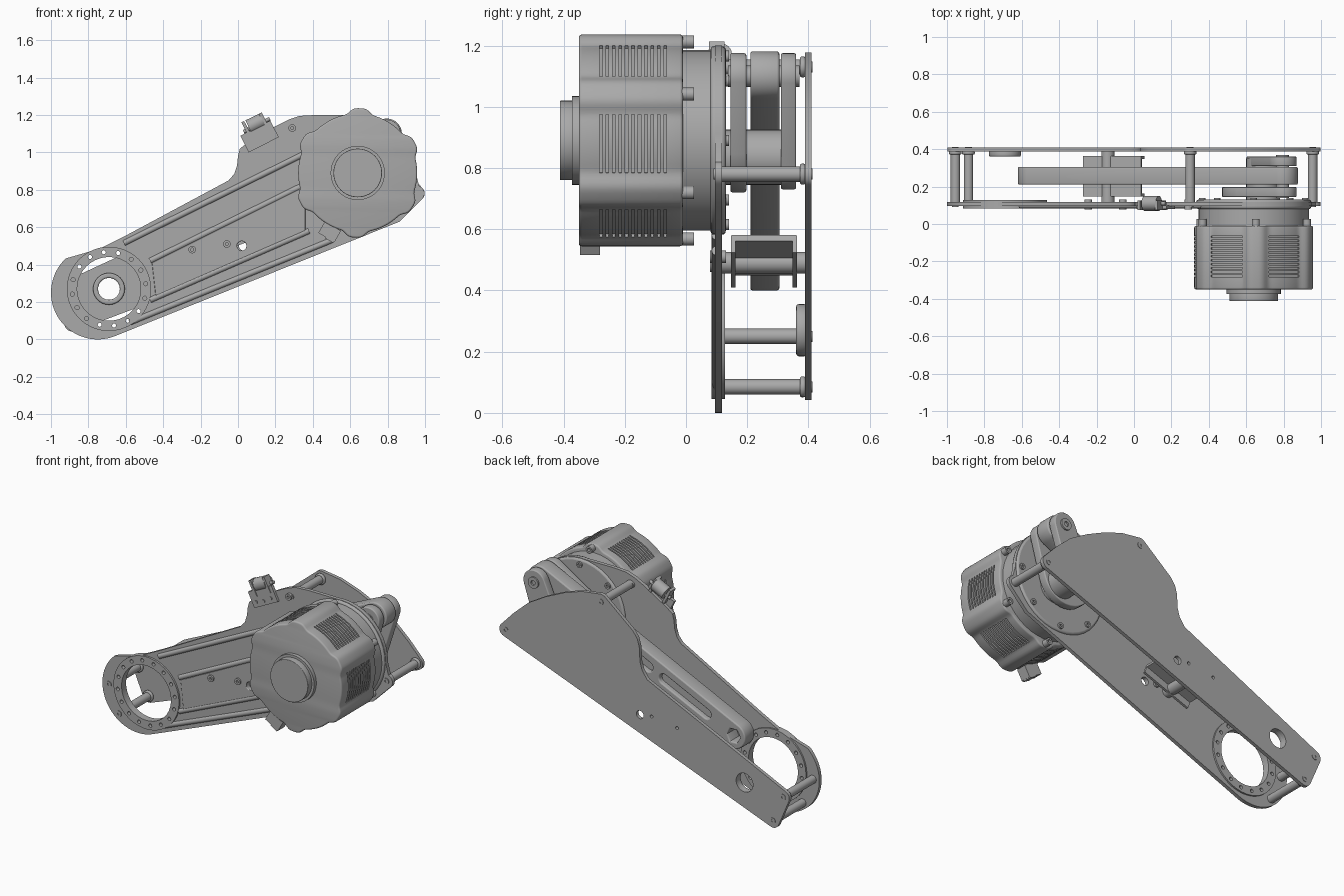
import bpy, bmesh, math
from mathutils import Matrix, Vector

cube = bpy.data.objects.get("Cube")
if cube:
    bpy.data.objects.remove(cube, do_unlink=True)

grey = bpy.data.materials.new("metal grey")
grey.use_nodes = True
COLOUR = (0.4, 0.4, 0.4, 1)
grey.diffuse_color = COLOUR
grey.node_tree.nodes["Principled BSDF"].inputs["Base Color"].default_value = COLOUR


def finish(ob):
    bpy.ops.object.select_all(action='DESELECT')
    ob.select_set(True)
    bpy.context.view_layer.objects.active = ob
    if ob.type == 'CURVE':
        bpy.ops.object.convert(target='MESH')
        ob = bpy.context.object
    ob.data.materials.clear()
    ob.data.materials.append(grey)
    bpy.ops.object.shade_smooth_by_angle(angle=math.radians(35))
    return ob


def arc(x, z, r, a0=0, a1=360, n=40):
    full = abs(a1 - a0) == 360
    steps = n if full else n - 1
    angles = [math.radians(a0 + (a1 - a0) * i / steps) for i in range(n)]
    return [(x + r * math.cos(a), z + r * math.sin(a)) for a in angles]


def stadium(x1, z1, r1, x2, z2, r2):
    """Outline around two circles, like a belt."""
    d = math.hypot(x2 - x1, z2 - z1)
    t = math.degrees(math.atan2(z2 - z1, x2 - x1))
    b = math.degrees(math.acos((r1 - r2) / d))
    return arc(x1, z1, r1, t + b, t + 360 - b, 20) + arc(x2, z2, r2, t - b, t + b, 20)


def plate(name, outlines, y0, y1, bevel=0.0):
    """Flat outline with holes, drawn in x and z, thick from y0 to y1."""
    cu = bpy.data.curves.new(name, 'CURVE')
    cu.dimensions, cu.fill_mode = '2D', 'BOTH'
    cu.extrude = (y1 - y0) / 2 - bevel
    cu.bevel_depth, cu.offset, cu.bevel_resolution = bevel, -bevel, 2
    for pts in outlines:
        sp = cu.splines.new('POLY')
        sp.points.add(len(pts) - 1)
        for p, (x, z) in zip(sp.points, pts):
            p.co = (x, z, 0, 1)
        sp.use_cyclic_u = True
    ob = bpy.data.objects.new(name, cu)
    bpy.context.collection.objects.link(ob)
    ob.rotation_euler.x = math.pi / 2
    ob.location.y = (y0 + y1) / 2
    return finish(ob)


def disc(name, x, z, r, y0, y1, hole=0, bevel=0.0):
    rings = [arc(x, z, r)] + ([arc(x, z, hole)] if hole else [])
    return plate(name, rings, y0, y1, bevel)


def add_box(bm, size, matrix):
    bmesh.ops.create_cube(bm, size=1, matrix=matrix @ Matrix.Diagonal((*size, 1)))


def mesh_object(name, bm):
    me = bpy.data.meshes.new(name)
    bm.to_mesh(me)
    bm.free()
    ob = bpy.data.objects.new(name, me)
    bpy.context.collection.objects.link(ob)
    return ob


def box(name, centre, size, slope=0):
    bm = bmesh.new()
    add_box(bm, size, Matrix.Translation(centre) @ Matrix.Rotation(-math.radians(slope), 4, 'Y'))
    return finish(mesh_object(name, bm))


def bar(name, a, b, r):
    """Round bar between two points."""
    a, b = Vector(a), Vector(b)
    bm = bmesh.new()
    m = Matrix.Translation((a + b) / 2) @ (b - a).to_track_quat('Z', 'Y').to_matrix().to_4x4()
    bmesh.ops.create_cone(bm, cap_ends=True, segments=24, radius1=r, radius2=r,
                          depth=(b - a).length, matrix=m)
    return finish(mesh_object(name, bm))


MX, MZ = 0.64, 0.89      # motor axis
RX, RZ = -0.69, 0.27     # bearing ring axis
POSTS = [(-0.955, 0.25), (-0.885, 0.085), (0.955, 0.78), (0.3, 1.13)]

# Front side plate
front = arc(-0.75, 0.25, 0.25, 133, 292, 30)
front += [(0.865, 0.63)] + arc(0.955, 0.78, 0.042, -50, 70, 12)
front += arc(MX, MZ, 0.31, 0, 95, 24)
front += [(0.42, 1.2), (0.33, 1.195), (0.27, 1.175), (0.2, 1.14), (0.05, 1.05),
          (0.01, 1.02), (0, 0.98), (-0.005, 0.93), (-0.02, 0.885), (-0.05, 0.85),
          (-0.6, 0.555), (-0.74, 0.485)]
bolt_ring = arc(RX, RZ, 0.198, 8, 368, 16)
holes = [arc(x, z, 0.011, n=12) for x, z in bolt_ring]
plate("front_side_plate", [front, arc(RX, RZ, 0.172), arc(0.02, 0.5, 0.025)] + holes, 0.095, 0.118)

# Bearing ring around the large opening
plate("bearing_ring", [arc(RX, RZ, 0.225, n=64), arc(RX, RZ, 0.17, n=64)] + holes, 0.083, 0.128)

# Pressed stiffening beads and raised centre panel
for i, (a, b) in enumerate([((-0.61, 0.515), (0.37, 1.0)), ((-0.58, 0.09), (0.5, 0.53)),
                            ((-0.47, 0.42), (0.36, 0.83)), ((-0.47, 0.21), (0.38, 0.58))]):
    bar(f"stiffening_bead_{i}", (a[0], 0.1, a[1]), (b[0], 0.1, b[1]), 0.016)
panel = [(-0.46, 0.41), (-0.44, 0.23), (0.36, 0.58), (0.36, 0.82)]
plate("raised_panel", [panel, arc(0.02, 0.5, 0.025)], 0.088, 0.1, 0.004)
for i, (x, z) in enumerate([(-0.245, 0.48), (-0.06, 0.51), (0.29, 1.13)]):
    disc(f"plate_screw_{i}", x, z, 0.02, 0.078, 0.13, 0.008)

# Back side plate
back = arc(-0.955, 0.25, 0.043, 110, 200, 10) + arc(-0.885, 0.085, 0.043, 200, 292, 10)
back += arc(0.955, 0.78, 0.043, -68, 50, 12)
back += [(0.9, 0.9), (0.8, 0.99), (0.68, 1.06), (0.55, 1.12), (0.43, 1.16)]
back += arc(0.3, 1.13, 0.048, 75, 135, 8)
back += [(0.08, 1.01), (0.05, 0.97), (0.035, 0.92), (0.03, 0.83), (0.015, 0.78), (-0.02, 0.73)]
cuts = [arc(RX, RZ, 0.058), arc(0.03, 0.5, 0.025),
        arc(-0.05, 0.51, 0.01, n=12), arc(-0.225, 0.485, 0.01, n=12)]
plate("back_side_plate", [back] + cuts, 0.388, 0.41)
disc("back_bushing", RX, RZ, 0.085, 0.36, 0.395, 0.058, 0.008)

# Spacer posts between the plates
for i, (x, z) in enumerate(POSTS):
    disc(f"spacer_post_{i}", x, z, 0.025, 0.1, 0.395)
    disc(f"spacer_foot_{i}", x, z, 0.034, 0.372, 0.39, bevel=0.006)
    disc(f"spacer_screw_front_{i}", x, z, 0.018, 0.09, 0.11, 0.008)
    disc(f"spacer_screw_back_{i}", x, z, 0.018, 0.4, 0.413, 0.008)

# Motor housing: round body with six rounded ridges
outline = []
for i in range(180):
    a = i * 2
    off = (a - 28 + 30) % 60 - 30
    r = 0.318 + 0.028 * math.exp(-(off / 10) ** 4)
    outline.append((MX + r * math.cos(math.radians(a)), MZ + r * math.sin(math.radians(a))))
motor = plate("motor_housing", [outline], -0.35, -0.01, 0.01)

# Vent slits cut into every side panel
bm = bmesh.new()
for k in range(6):
    turn = Matrix.Translation((MX, 0, MZ)) @ Matrix.Rotation(-math.radians(60 * k - 2), 4, 'Y')
    for j in range(11):
        add_box(bm, (0.05, 0.009, 0.19), turn @ Matrix.Translation((0.32, -0.278 + 0.021 * j, 0)))
cutter = mesh_object("vent_cutter", bm)
cutter.hide_render = True
mod = motor.modifiers.new("vents", 'BOOLEAN')
mod.object, mod.operation, mod.solver = cutter, 'DIFFERENCE', 'EXACT'
bpy.context.view_layer.objects.active = motor
bpy.ops.object.modifier_apply(modifier=mod.name)
bpy.data.objects.remove(cutter, do_unlink=True)

# Motor cap, flange, collar and bolts
disc("motor_cap_step", MX, MZ, 0.145, -0.373, -0.345)
disc("motor_cap", MX, MZ, 0.13, -0.412, -0.36, bevel=0.003)
disc("motor_flange", MX, MZ, 0.295, -0.02, 0.09)
disc("motor_collar", MX, MZ, 0.308, 0.08, 0.13, bevel=0.012)
for i, (x, z) in enumerate(arc(MX, MZ, 0.322, 28, 388, 6)):
    disc(f"motor_bolt_{i}", x, z, 0.021, -0.03, 0.026, 0.01)
for i, (x, z) in enumerate(arc(MX, MZ, 0.275, 0, 360, 8)):
    disc(f"collar_screw_{i}", x, z, 0.018, 0.12, 0.14, 0.008)
box("motor_connector", (0.49, -0.313, 0.575), (0.1, 0.065, 0.07), -30)
box("motor_connector_tab", (0.5, -0.313, 0.55), (0.05, 0.065, 0.05), -30)

# Connecting arm with slots, and the cranks that carry its upper end
LX, LZ, UX, UZ = -0.54, 0.48, 0.795, 1.1


def along(t):
    return LX + (UX - LX) * t, LZ + (UZ - LZ) * t


slots = [stadium(*along(a), 0.03, *along(b), 0.031) for a, b in ((0.14, 0.36), (0.44, 0.66))]
plate("connecting_arm", [stadium(LX, LZ, 0.08, UX, UZ, 0.081), arc(LX, LZ, 0.045, n=6)] + slots,
      0.21, 0.305, 0.008)
plate("arm_web", [stadium(*along(0.12), 0.05, *along(0.7), 0.051)], 0.24, 0.275)
plate("front_crank", [stadium(MX, MZ, 0.17, UX, UZ, 0.075)], 0.145, 0.197, 0.006)
plate("back_crank", [stadium(0.69, 0.82, 0.09, UX, UZ, 0.075)], 0.31, 0.36, 0.006)
disc("crank_hub", 0.69, 0.835, 0.09, 0.13, 0.35)
disc("crank_pin", UX, UZ, 0.035, 0.138, 0.37, 0.015)

# Guide bracket under the arm
box("guide_bracket", (-0.115, 0.255, 0.515), (0.33, 0.21, 0.02), 20)
for i, y in enumerate((0.155, 0.355)):
    box(f"guide_flange_{i}", (-0.108, y, 0.495), (0.33, 0.015, 0.06), 20)
disc("guide_post", -0.14, 0.49, 0.035, 0.115, 0.395)

# Roller bracket on the upper edge
box("roller_bracket", (0.115, 0.09, 1.085), (0.18, 0.02, 0.1), 27)
for i, (x, z) in enumerate(((0.048, 1.12), (0.142, 1.165))):
    box(f"roller_prong_{i}", (x, 0.1, z), (0.016, 0.05, 0.1), 27)
bar("roller_axle", (0.03, 0.11, 1.11), (0.17, 0.11, 1.18), 0.01)
bar("roller", (0.057, 0.11, 1.135), (0.133, 0.11, 1.172), 0.04)
for i, (x, z) in enumerate(((0.07, 1.04), (0.12, 1.06), (0.17, 1.09))):
    disc(f"bracket_screw_{i}", x, z, 0.01, 0.074, 0.1)
